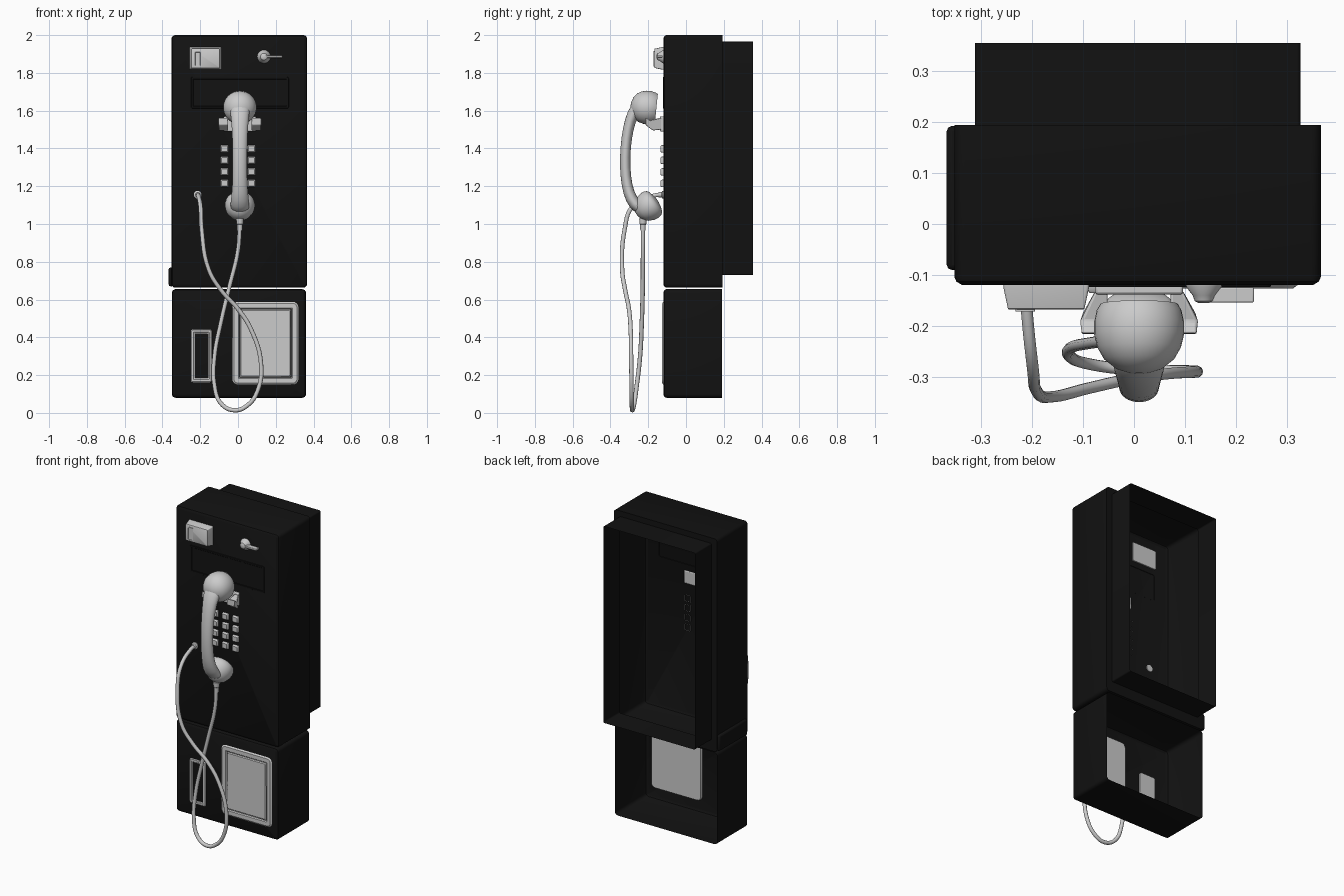
import bpy, bmesh, math
from mathutils import Vector

if "Cube" in bpy.data.objects:
    bpy.data.objects.remove(bpy.data.objects["Cube"])

black = bpy.data.materials.new("black")
black.diffuse_color = (0.006, 0.006, 0.006, 1)
black.use_nodes = True
black.node_tree.nodes["Principled BSDF"].inputs["Base Color"].default_value = black.diffuse_color


def finish(name, bm, mat=None, angle=40, subsurf=0, bevel=0):
    bmesh.ops.recalc_face_normals(bm, faces=bm.faces)
    me = bpy.data.meshes.new(name)
    bm.to_mesh(me)
    bm.free()
    ob = bpy.data.objects.new(name, me)
    bpy.context.collection.objects.link(ob)
    if mat:
        me.materials.append(mat)
    if subsurf:
        ob.modifiers.new("smooth", 'SUBSURF').levels = subsurf
        ob.modifiers["smooth"].render_levels = subsurf
    if bevel:
        b = ob.modifiers.new("bevel", 'BEVEL')
        b.width, b.segments = bevel, 2
    bpy.ops.object.select_all(action='DESELECT')
    bpy.context.view_layer.objects.active = ob
    ob.select_set(True)
    bpy.ops.object.shade_smooth_by_angle(angle=math.radians(angle))
    return ob


def bridge(bm, rings, cap_start=False, cap_end=False):
    n = len(rings[0])
    for a, b in zip(rings, rings[1:]):
        for i in range(n):
            j = (i + 1) % n
            bm.faces.new((a[i], a[j], b[j], b[i]))
    if cap_start:
        bm.faces.new(rings[0])
    if cap_end:
        bm.faces.new(rings[-1])


def loft(name, steps, mat=None, back_cap=False):
    """Rounded rectangles facing -y, from back to front; each (y, x0, x1, z0, z1, r)."""
    bm = bmesh.new()
    rings = []
    for y, x0, x1, z0, z1, r in steps:
        ring = []
        corners = ((x1 - r, z1 - r), (x0 + r, z1 - r), (x0 + r, z0 + r), (x1 - r, z0 + r))
        for k, (cx, cz) in enumerate(corners):
            for s in range(5):
                a = math.pi / 2 * (k + s / 4)
                ring.append(bm.verts.new((cx + r * math.cos(a), y, cz + r * math.sin(a))))
        rings.append(ring)
    bridge(bm, rings, back_cap, True)
    return finish(name, bm, mat, 35)


def inset(rect, r, steps):
    """Steps (y, inset) of one rectangle."""
    x0, x1, z0, z1 = rect
    return [(y, x0 + d, x1 - d, z0 + d, z1 - d, max(r - d, 0.004)) for y, d in steps]


def box(name, x0, x1, y0, y1, z0, z1, mat=None, bevel=0.005):
    bm = bmesh.new()
    bmesh.ops.create_cube(bm, size=1)
    for v in bm.verts:
        v.co = ((x0 + x1) / 2 + v.co.x * (x1 - x0), (y0 + y1) / 2 + v.co.y * (y1 - y0),
                (z0 + z1) / 2 + v.co.z * (z1 - z0))
    return finish(name, bm, mat, 40, 0, bevel)


def lathe(name, origin, axis, profile, n=32):
    """Revolve (radius, distance) about an axis."""
    bm = bmesh.new()
    q = Vector(axis).to_track_quat('Z', 'Y')
    rings = []
    for r, t in profile:
        rings.append([bm.verts.new(Vector(origin) + q @ Vector(
            (r * math.cos(2 * math.pi * i / n), r * math.sin(2 * math.pi * i / n), t))) for i in range(n)])
    bridge(bm, rings, True, True)
    return finish(name, bm)


# Upper housing: thin shell, stepping into a narrower collar, open at the back
upper = (-0.352, 0.366, 0.663, 2.0)
edge = [(-0.104, 0), (-0.113, 0.004), (-0.12, 0.016)]
collar = (-0.312, 0.326, 0.73, 1.965, 0.008)
loft("upper_housing", [(0.355, *collar), (0.194, *collar)]
     + inset(upper, 0.02, [(0.194, 0)] + edge), black)

# Lower housing, open at the back
loft("lower_housing", inset((-0.35, 0.36, 0.08, 0.655), 0.02, [(0.19, 0)] + edge), black)

# Side strip and card plate
box("side_strip", -0.367, -0.34, -0.09, 0.192, 0.67, 0.77, black, 0.01)
loft("card_plate", inset((-0.25, 0.27, 1.61, 1.78), 0.01,
     [(-0.118, 0), (-0.123, 0.003), (-0.123, 0.012), (-0.121, 0.014)]), black)

# Lower panels
loft("vault_door", inset((-0.03, 0.32, 0.15, 0.588), 0.03,
     [(-0.108, 0.004), (-0.12, 0), (-0.126, 0.008), (-0.126, 0.032), (-0.12, 0.037),
      (-0.12, 0.041), (-0.125, 0.046)]), None, True)
loft("coin_return", inset((-0.25, -0.138, 0.162, 0.442), 0.012,
     [(-0.11, 0), (-0.122, 0), (-0.125, 0.004), (-0.125, 0.014), (-0.121, 0.017),
      (-0.119, 0.026)]), None, True)

# Coin entry with slot recess
loft("coin_entry", inset((-0.256, -0.088, 1.817, 1.937), 0.006,
     [(-0.112, 0), (-0.124, 0), (-0.166, 0.009), (-0.168, 0.012)]), None, True)
loft("coin_slot", inset((-0.232, -0.194, 1.833, 1.915), 0.004,
     [(-0.166, 0), (-0.171, 0), (-0.171, 0.005), (-0.169, 0.006)]))

# Coin release lever
lathe("lever_knob", (0.137, -0.115, 1.886), (0, -1, 0),
      [(0.036, 0), (0.035, 0.008), (0.022, 0.025), (0.018, 0.036), (0.01, 0.04)], 24)
box("lever_arm", 0.135, 0.235, -0.154, -0.124, 1.88, 1.892, None, 0.003)

# Keypad
for row in range(4):
    for col in range(3):
        x, z = -0.071 + 0.071 * col, 1.398 - 0.061 * row
        loft("key_%d_%d" % (row, col), inset((x - 0.021, x + 0.021, z - 0.02, z + 0.02), 0.005,
             [(-0.118, 0), (-0.13, 0.001), (-0.135, 0.005)]))

# Hook: back plate with two prongs
box("hook_plate", -0.076, 0.096, -0.138, -0.115, 1.49, 1.57)
for side in (-1, 1):
    bm = bmesh.new()
    prong = [(-0.13, 1.5), (-0.175, 1.495), (-0.216, 1.525), (-0.214, 1.563), (-0.19, 1.55), (-0.13, 1.563)]
    rings = []
    for inner in (True, False):
        rings.append([bm.verts.new((0.01 + side * (0.062 if inner else
                      (0.085 if y > -0.14 else 0.113)), y, z)) for y, z in prong])
    bridge(bm, rings, True, True)
    finish("hook_prong", bm, None, 40, 0, 0.004)

# Handset cups
lathe("earpiece", (0.01, -0.157, 1.612), (0, -1, 0.1),
      [(0.01, 0.008), (0.06, 0.006), (0.066, 0), (0.076, 0), (0.083, 0.012), (0.088, 0.035), (0.088, 0.06),
       (0.082, 0.085), (0.069, 0.108), (0.045, 0.127), (0.018, 0.136), (0.004, 0.137)])
lathe("mouthpiece", (0.01, -0.158, 1.122), (0, -0.82, -0.57),
      [(0.01, -0.008), (0.035, -0.004), (0.06, 0.004), (0.07, 0.01), (0.078, 0.024), (0.08, 0.042), (0.076, 0.066),
       (0.062, 0.095), (0.04, 0.115), (0.016, 0.125), (0.004, 0.126)])

# Handset handle: ellipse swept along a bow, (y, z, half width, half depth)
bow = [(-0.215, 1.655, 0.05, 0.03), (-0.265, 1.615, 0.056, 0.035), (-0.296, 1.55, 0.046, 0.03),
       (-0.315, 1.46, 0.041, 0.028), (-0.324, 1.35, 0.039, 0.028), (-0.32, 1.25, 0.039, 0.028),
       (-0.305, 1.165, 0.043, 0.03), (-0.275, 1.105, 0.052, 0.034), (-0.23, 1.07, 0.05, 0.03)]
bm = bmesh.new()
rings = []
for i, (y, z, hw, hd) in enumerate(bow):
    a, b = bow[max(i - 1, 0)], bow[min(i + 1, len(bow) - 1)]
    t = Vector((0, b[0] - a[0], b[1] - a[1])).normalized()
    nrm = Vector((0, -t.z, t.y))
    rings.append([bm.verts.new(Vector((0.01 + hw * math.cos(k * math.pi / 8), y, z))
                               + nrm * hd * math.sin(k * math.pi / 8)) for k in range(16)])
bridge(bm, rings, True, True)
finish("handset_handle", bm, None, 60, 1)

# Cord fittings
lathe("cord_grommet", (-0.213, -0.115, 1.155), (0, -1, 0),
      [(0.021, 0), (0.021, 0.01), (0.014, 0.014), (0.014, 0.03)], 16)
lathe("cord_relief", (0.01, -0.228, 1.03), (0, 0, -1),
      [(0.02, 0), (0.018, 0.03), (0.015, 0.033), (0.014, 0.065)], 16)

# Cord
path = [(-0.213, -0.12, 1.155), (-0.21, -0.17, 1.15), (-0.198, -0.285, 1.09), (-0.192, -0.325, 0.97),
        (-0.155, -0.338, 0.76), (-0.09, -0.322, 0.65), (0.0, -0.302, 0.55), (0.07, -0.293, 0.44),
        (0.122, -0.29, 0.26), (0.105, -0.288, 0.12), (0.05, -0.287, 0.04), (-0.02, -0.284, 0.014),
        (-0.09, -0.274, 0.05), (-0.125, -0.26, 0.15), (-0.124, -0.243, 0.3), (-0.09, -0.234, 0.48),
        (-0.045, -0.229, 0.67), (0.0, -0.228, 0.86), (0.01, -0.228, 1.0)]
cu = bpy.data.curves.new("cord", 'CURVE')
cu.dimensions = '3D'
cu.bevel_depth, cu.bevel_resolution, cu.resolution_u = 0.0115, 3, 6
cu.use_fill_caps = True
sp = cu.splines.new('BEZIER')
sp.bezier_points.add(len(path) - 1)
for p, co in zip(sp.bezier_points, path):
    p.co = co
    p.handle_left_type = p.handle_right_type = 'AUTO'
cord = bpy.data.objects.new("cord", cu)
bpy.context.collection.objects.link(cord)
bpy.ops.object.select_all(action='DESELECT')
bpy.context.view_layer.objects.active = cord
cord.select_set(True)
bpy.ops.object.convert(target='MESH')
bpy.ops.object.shade_smooth_by_angle(angle=math.radians(60))
